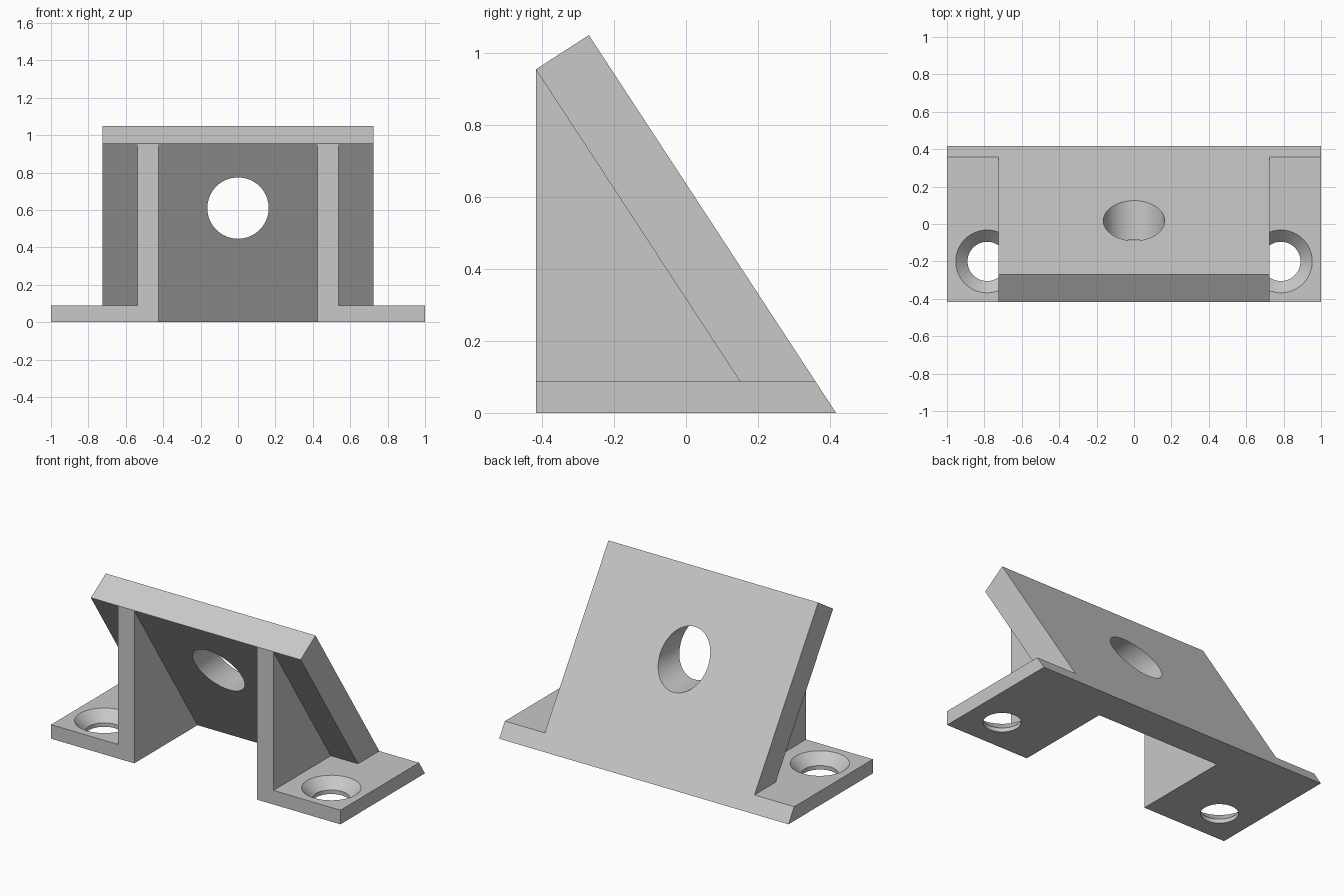
import bpy, bmesh, math
from mathutils import Vector, Matrix

if "Cube" in bpy.data.objects:
    bpy.data.objects.remove(bpy.data.objects["Cube"], do_unlink=True)

grey = bpy.data.materials.new("plain_grey")
grey.use_nodes = True
colour = (0.58, 0.58, 0.58, 1)
grey.diffuse_color = colour
grey.node_tree.nodes["Principled BSDF"].inputs["Base Color"].default_value = colour

FRONT, BACK = -0.417, 0.417
BASE_H = 0.088
PLATE_X, RIB_OUT, RIB_IN = 0.725, 0.537, 0.425
TOP = Vector((-0.27, 1.05))          # rear top corner of the plate (y, z)
LIP = Vector((FRONT, 0.955))         # front top corner of the plate
HEEL = Vector((BACK, 0))             # rear foot of the plate
SLOPE = HEEL - TOP


def make_object(name, bm):
    bmesh.ops.recalc_face_normals(bm, faces=bm.faces)
    mesh = bpy.data.meshes.new(name)
    bm.to_mesh(mesh)
    bm.free()
    mesh.materials.append(grey)
    ob = bpy.data.objects.new(name, mesh)
    bpy.context.collection.objects.link(ob)
    return ob


def prism(name, points, shift):
    """Extrude a flat outline along the shift vector."""
    bm = bmesh.new()
    face = bm.faces.new([bm.verts.new(p) for p in points])
    ext = bmesh.ops.extrude_face_region(bm, geom=[face])["geom"]
    bmesh.ops.translate(bm, vec=shift, verts=[v for v in ext if isinstance(v, bmesh.types.BMVert)])
    return make_object(name, bm)


def side_prism(name, outline, x0, x1):
    return prism(name, [(x0, y, z) for y, z in outline], (x1 - x0, 0, 0))


def lathe(name, profile, matrix):
    """Spin a radius/height profile into a closed round cutter."""
    bm = bmesh.new()
    n = 64
    rings = [[bm.verts.new((r * math.cos(math.tau * i / n), r * math.sin(math.tau * i / n), z))
              for i in range(n)] for r, z in profile]
    for a, b in zip(rings, rings[1:]):
        for i in range(n):
            j = (i + 1) % n
            bm.faces.new((a[i], a[j], b[j], b[i]))
    bm.faces.new(rings[0])
    bm.faces.new(rings[-1])
    bm.transform(matrix)
    return make_object(name, bm)


def cut(body, cutter):
    cutter.hide_render = True
    mod = body.modifiers.new("cut", 'BOOLEAN')
    mod.operation, mod.solver, mod.object = 'DIFFERENCE', 'EXACT', cutter
    bpy.ops.object.modifier_apply(modifier=mod.name)
    bpy.data.objects.remove(cutter, do_unlink=True)


# Solid blank with the front outline: wide base, narrower upright
half = [(1, 0), (1, BASE_H), (PLATE_X, BASE_H), (PLATE_X, 1.2)]
outline = half + [(-x, z) for x, z in reversed(half)]
bracket = prism("angled_bracket", [(x, FRONT, z) for x, z in outline], (0, 1, 0))
bpy.context.view_layer.objects.active = bracket
bracket.select_set(True)

# Sloping back and square top edge of the plate
fore = LIP + (LIP - TOP)
low = HEEL + SLOPE * 0.2
cut(bracket, side_prism("back_cutter", [TOP, fore, (fore.x, 1.5), (0.9, 1.5), (0.9, low.y), low], -1.2, 1.2))


# Pockets below the plate, leaving two triangular ribs
def under(z):
    return LIP.x + (z - LIP.y + 0.001) * SLOPE.x / SLOPE.y


def pocket(floor):
    return [(under(floor), floor), (under(1.05), 1.05), (-0.7, 1.05), (-0.7, floor)]


cut(bracket, side_prism("middle_cutter", pocket(-0.1), -RIB_IN, RIB_IN))
for s in (-1, 1):
    cut(bracket, side_prism("side_cutter", pocket(BASE_H), s * RIB_OUT, s * 1.1))

# Level round hole through the plate
cut(bracket, lathe("plate_hole", [(0.164, -1), (0.164, 1)],
                   Matrix.Translation((0, 0, 0.61)) @ Matrix.Rotation(math.pi / 2, 4, 'X')))

# Countersunk screw holes in the feet, with the cone ending at the foot surface
for s in (-1, 1):
    cone = [(0.105, -0.1), (0.105, 0.025), (0.168, BASE_H), (0.17, BASE_H + 0.002)]
    cut(bracket, lathe("screw_hole", cone, Matrix.Translation((s * 0.785, -0.2, 0))))

bpy.ops.object.shade_smooth_by_angle(angle=math.radians(25))
